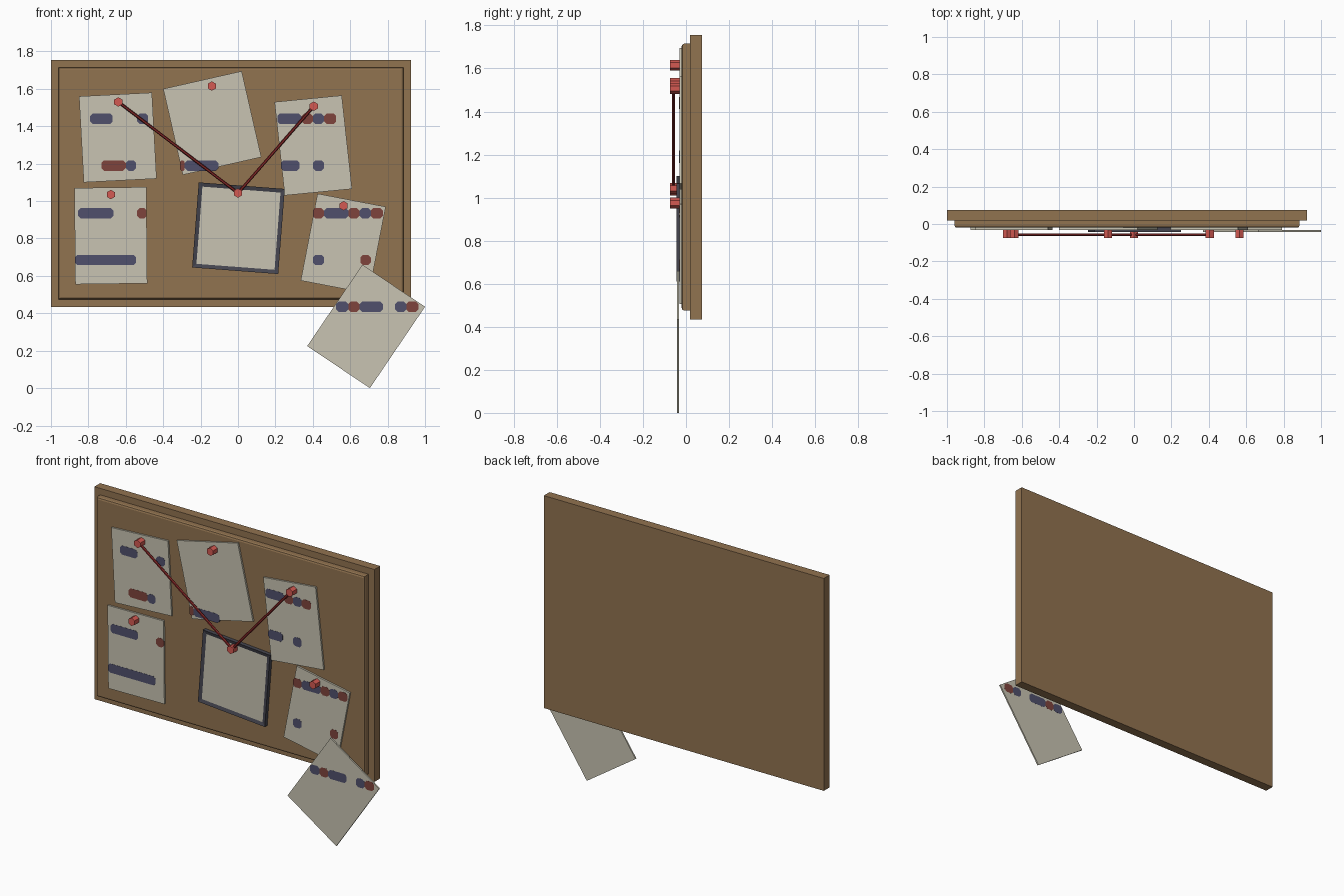
import bpy, bmesh, math
from mathutils import Vector

if "Cube" in bpy.data.objects:
    bpy.data.objects.remove(bpy.data.objects["Cube"])


def material(name, rgb):
    m = bpy.data.materials.new(name)
    lin = [((c / 255 + 0.055) / 1.055) ** 2.4 for c in rgb]
    m.diffuse_color = (*lin, 1)
    m.use_nodes = True
    m.node_tree.nodes["Principled BSDF"].inputs["Base Color"].default_value = m.diffuse_color
    return m


WOOD = material("wood brown", (145, 115, 80))
PAPER = material("paper", (200, 196, 178))
NAVY = material("ink navy", (80, 80, 108))
RED = material("ink red", (126, 68, 60))
PIN = material("pin red", (212, 90, 82))
STRING = material("string dark red", (135, 40, 40))
FRAME = material("frame charcoal", (70, 70, 80))


def finish(bm, name, *mats):
    bmesh.ops.recalc_face_normals(bm, faces=bm.faces)
    me = bpy.data.meshes.new(name)
    bm.to_mesh(me)
    bm.free()
    for m in mats:
        me.materials.append(m)
    ob = bpy.data.objects.new(name, me)
    bpy.context.collection.objects.link(ob)
    return ob


def prism(outline, y0, y1):
    """Extrude an (x, z) outline from front y0 to back y1; returns bmesh and front face."""
    bm = bmesh.new()
    front = [bm.verts.new((x, y0, z)) for x, z in outline]
    back = [bm.verts.new((x, y1, z)) for x, z in outline]
    face = bm.faces.new(front)
    bm.faces.new(back[::-1])
    n = len(front)
    for i in range(n):
        j = (i + 1) % n
        bm.faces.new((front[j], front[i], back[i], back[j]))
    bmesh.ops.recalc_face_normals(bm, faces=bm.faces)
    return bm, face


def rect(x0, x1, z0, z1, c=0.0):
    if not c:
        return [(x0, z0), (x1, z0), (x1, z1), (x0, z1)]
    return [(x0 + c, z0), (x1 - c, z0), (x1, z0 + c), (x1, z1 - c),
            (x1 - c, z1), (x0 + c, z1), (x0, z1 - c), (x0, z0 + c)]


# Backing board and raised front panel with chamfered rim
finish(prism(rect(-1, 0.925, 0.435, 1.755), 0.018, 0.075)[0], "backing_board", WOOD)
bm, face = prism(rect(-0.96, 0.885, 0.475, 1.715), -0.02, 0.018)
bmesh.ops.bevel(bm, geom=list(face.edges), offset=0.012, segments=2, profile=0.5, affect='EDGES')
finish(bm, "front_panel", WOOD)

# Paper sheets: three corners each, the fourth closes the parallelogram
sheets = {
    "upper_left": ((-0.85, 1.56), (-0.46, 1.58), (-0.435, 1.12)),
    "upper_middle": ((-0.40, 1.60), (0.02, 1.695), (0.125, 1.235)),
    "upper_right": ((0.195, 1.53), (0.555, 1.565), (0.61, 1.065)),
    "lower_left": ((-0.875, 1.07), (-0.49, 1.075), (-0.485, 0.56)),
    "lower_right": ((0.425, 1.04), (0.79, 0.97), (0.70, 0.505)),
    "hanging": ((0.665, 0.66), (1.0, 0.435), (0.705, 0.0)),
}
for name, (a, b, c) in sheets.items():
    d = (a[0] + c[0] - b[0], a[1] + c[1] - b[1])
    y0, y1 = (-0.042, -0.033) if name == "hanging" else (-0.031, -0.0195)
    finish(prism([a, b, c, d], y0, y1)[0], "paper_" + name, PAPER)

# Ink marks in level rows: (row height, left, right, colour)
marks = [
    (1.44, -0.79, -0.67, NAVY), (1.44, -0.54, -0.48, NAVY),
    (1.19, -0.73, -0.60, RED), (1.19, -0.60, -0.545, NAVY),
    (1.19, -0.31, -0.285, RED), (1.19, -0.285, -0.105, NAVY),
    (1.44, 0.21, 0.34, NAVY), (1.44, 0.34, 0.40, RED),
    (1.44, 0.40, 0.46, NAVY), (1.44, 0.46, 0.525, RED),
    (1.19, 0.23, 0.33, NAVY), (1.19, 0.40, 0.46, NAVY),
    (0.935, -0.855, -0.665, NAVY), (0.935, -0.54, -0.488, RED),
    (0.685, -0.872, -0.545, NAVY),
    (0.935, 0.40, 0.46, RED), (0.935, 0.46, 0.59, NAVY), (0.935, 0.59, 0.65, RED),
    (0.935, 0.65, 0.71, NAVY), (0.935, 0.71, 0.775, RED),
    (0.685, 0.40, 0.46, NAVY), (0.685, 0.655, 0.71, RED),
    (0.435, 0.525, 0.59, NAVY), (0.435, 0.59, 0.65, RED), (0.435, 0.65, 0.775, NAVY),
    (0.435, 0.84, 0.90, NAVY), (0.435, 0.90, 0.965, RED),
]
for z, x0, x1, mat in marks:
    y0, y1 = (-0.0423, -0.0326) if z < 0.5 else (-0.032, -0.024)
    outline = rect(x0, x1, z - 0.028, z + 0.028, min(0.014, (x1 - x0) * 0.3))
    finish(prism(outline, y0, y1)[0], "ink_mark", mat)

# Framed picture: inset front face, pushed back as the sheet inside
bm, face = prism([(-0.21, 1.10), (0.25, 1.065), (0.215, 0.61), (-0.245, 0.645)], -0.044, -0.0195)
bmesh.ops.inset_region(bm, faces=[face], thickness=0.03)
face.material_index = 1
for v in face.verts:
    v.co.y += 0.006
finish(bm, "picture_frame", FRAME, PAPER)

# Hexagonal push pins
pins = [(-0.64, 1.53), (0, 1.043), (0.405, 1.507), (-0.14, 1.615), (-0.68, 1.035), (0.565, 0.975)]
for x, z in pins:
    hexagon = [(x + 0.025 * math.sin(k * math.pi / 3), z + 0.025 * math.cos(k * math.pi / 3))
               for k in range(6)]
    finish(prism(hexagon, -0.075, -0.03)[0], "push_pin", PIN)

# Strings stretched between the first three pins
for p, q in (pins[0:2], pins[1:3]):
    a, b = Vector((p[0], -0.058, p[1])), Vector((q[0], -0.058, q[1]))
    bm = bmesh.new()
    bmesh.ops.create_cone(bm, cap_ends=True, segments=6, radius1=0.008, radius2=0.008,
                          depth=(b - a).length)
    rot = (b - a).to_track_quat('Z', 'Y').to_matrix().to_4x4()
    rot.translation = (a + b) / 2
    bm.transform(rot)
    finish(bm, "string", STRING)
